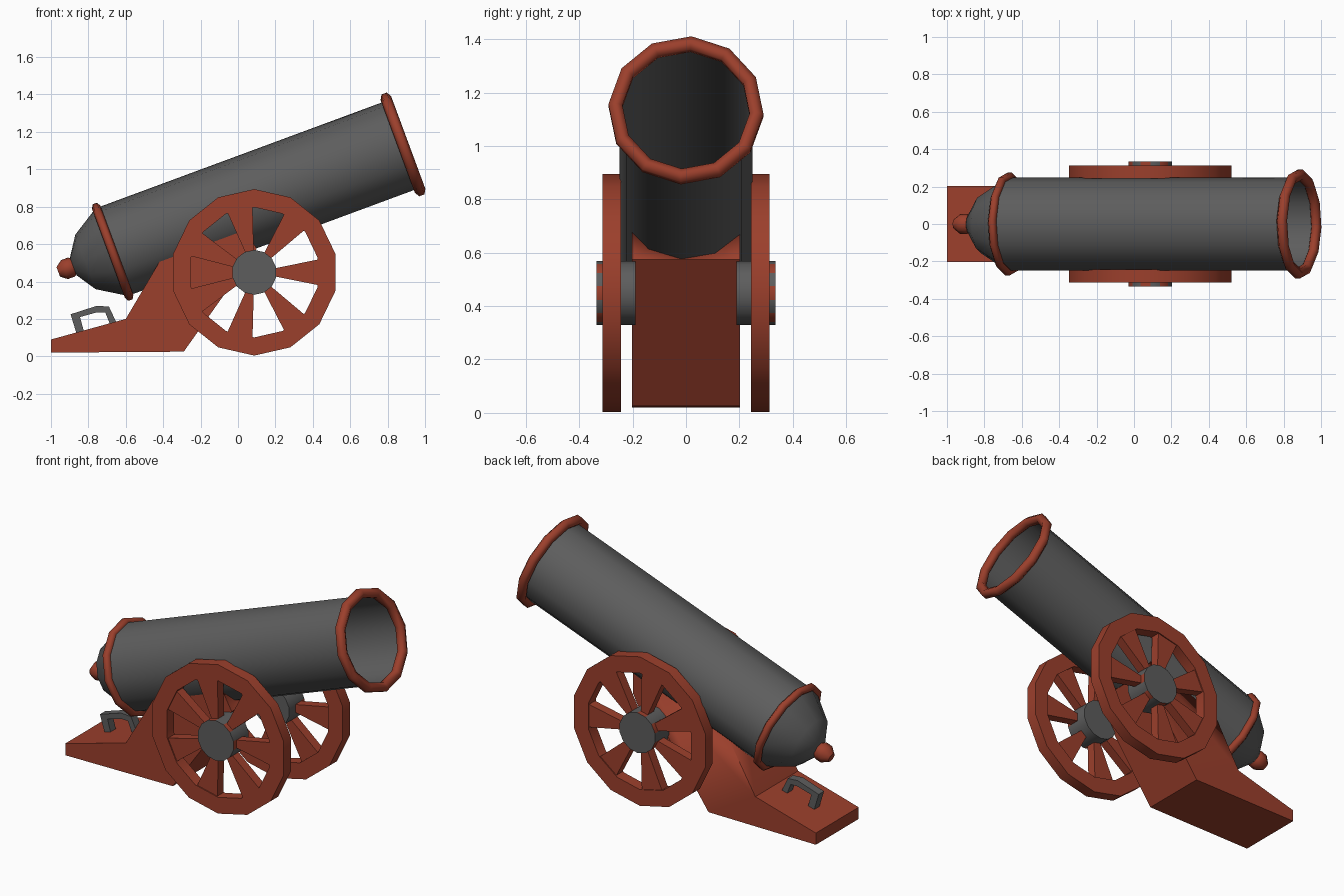
import bpy, bmesh, math
from mathutils import Matrix, Vector

if "Cube" in bpy.data.objects:
    bpy.data.objects.remove(bpy.data.objects["Cube"])


def material(name, col):
    m = bpy.data.materials.new(name)
    m.diffuse_color = (*col, 1)
    m.use_nodes = True
    m.node_tree.nodes["Principled BSDF"].inputs["Base Color"].default_value = m.diffuse_color
    return m


RED = material("red_paint", (0.33, 0.05, 0.025))
IRON = material("dark_iron", (0.11, 0.11, 0.11))


def finish(name, bm, mats, mirror=False, angle=40):
    bmesh.ops.recalc_face_normals(bm, faces=bm.faces)
    me = bpy.data.meshes.new(name)
    bm.to_mesh(me)
    bm.free()
    ob = bpy.data.objects.new(name, me)
    bpy.context.collection.objects.link(ob)
    for m in mats:
        me.materials.append(m)
    bpy.ops.object.select_all(action='DESELECT')
    ob.select_set(True)
    bpy.context.view_layer.objects.active = ob
    bpy.ops.object.shade_smooth_by_angle(angle=math.radians(angle))
    if mirror:
        md = ob.modifiers.new("mirror", 'MIRROR')
        md.use_axis = (False, True, False)
        md.use_mirror_merge = False
    return ob


def lathe(profile, n, mat, phase=0.0, closed=False, caps=False):
    """Spin (height, radius) points round local z, then place with mat."""
    bm = bmesh.new()
    rings = []
    for h, r in profile:
        rings.append([bm.verts.new(mat @ Vector((
            r * math.cos(phase + 2 * math.pi * i / n),
            r * math.sin(phase + 2 * math.pi * i / n), h))) for i in range(n)])
    pairs = list(zip(rings, rings[1:]))
    if closed:
        pairs.append((rings[-1], rings[0]))
    for a, b in pairs:
        for i in range(n):
            j = (i + 1) % n
            bm.faces.new((a[i], a[j], b[j], b[i]))
    if caps:
        bm.faces.new(rings[0])
        bm.faces.new(rings[-1])
    return bm


def prism(points, h0, h1, mat, bm=None):
    """Extrude a 2D outline between two local heights."""
    bm = bm or bmesh.new()
    lo, hi = ([bm.verts.new(mat @ Vector((x, y, h))) for x, y in points] for h in (h0, h1))
    bm.faces.new(lo)
    bm.faces.new(hi)
    for i in range(len(points)):
        j = (i + 1) % len(points)
        bm.faces.new((lo[i], lo[j], hi[j], hi[i]))
    return bm


def frame(x, y, z, origin):
    m = Matrix((x, y, z)).transposed().to_4x4()
    m.translation = origin
    return m


# Barrel frame: local z runs to the muzzle, origin at the muzzle centre
T = math.radians(20.3)
c, s = math.cos(T), math.sin(T)
BARREL = frame((-s, 0, c), (0, -1, 0), (c, 0, s), (0.882, 0, 1.133))
PH = math.radians(-4)


def band(height, major, half_len, half_thick):
    return [(height + half_len * math.cos(k * math.pi / 3),
             major + half_thick * math.sin(k * math.pi / 3)) for k in range(6)]


# Barrel tube, breech and trims
finish("barrel", lathe([(0, 0.25), (-1.65, 0.25)], 12, BARREL, PH), [IRON])
finish("breech", lathe([(-1.66, 0.25), (-1.81, 0.156), (-1.88, 0.05)], 12, BARREL, PH, caps=True), [IRON])
finish("muzzle_ring", lathe(band(0, 0.265, 0.03, 0.03), 12, BARREL, PH, closed=True), [RED], angle=65)
finish("breech_ring", lathe(band(-1.655, 0.255, 0.024, 0.024), 12, BARREL, PH, closed=True), [RED], angle=65)
finish("breech_knob", lathe([(-1.86, 0.033), (-1.89, 0.054), (-1.93, 0.054), (-1.965, 0.027)],
                            8, BARREL, PH, caps=True), [RED])

# Carriage: side profile with a cradle carved for the barrel
SIDE = frame((1, 0, 0), (0, 0, 1), (0, -1, 0), (0, 0, 0))
body = prism([(-1, 0.02), (-0.29, 0.025), (0.1, 0.575), (0.04, 0.68), (-0.4, 0.54),
              (-0.6, 0.2), (-1, 0.09)], -0.202, 0.202, SIDE)
carriage = finish("carriage", body, [RED], angle=20)
cutter = finish("cradle_cutter", lathe([(0.2, 0.251), (-1.64, 0.251)], 12, BARREL, PH, caps=True), [RED])
cutter.hide_render = True
cut = carriage.modifiers.new("cradle", 'BOOLEAN')
cut.operation = 'DIFFERENCE'
cut.solver = 'EXACT'
cut.object = cutter
bpy.context.view_layer.objects.active = carriage
bpy.ops.object.modifier_apply(modifier="cradle")
bpy.data.objects.remove(cutter)

# Lifting handle on the tail
finish("handle", prism([(-0.86, 0.11), (-0.895, 0.225), (-0.755, 0.27), (-0.69, 0.266), (-0.645, 0.17),
                        (-0.68, 0.16), (-0.71, 0.235), (-0.755, 0.235), (-0.845, 0.21), (-0.82, 0.12)],
                       -0.025, 0.025, SIDE), [IRON], angle=20)

# Wheels: local z outward along +y, local x up, mirrored to the front side
N = 14
STEP = 2 * math.pi / N
WHEEL = frame((0, 0, 1), (1, 0, 0), (0, 1, 0), (0.087, 0, 0.449))
finish("wheel_rims", lathe([(0.243, 0.348), (0.243, 0.445), (0.312, 0.445), (0.312, 0.348)],
                           N, WHEEL, closed=True), [RED], mirror=True)

spokes = bmesh.new()
for k in range(N // 2):
    mid, half = (2 * k + 1.5) * STEP, STEP * 0.44
    outline = [(r * math.cos(mid + d * half), r * math.sin(mid + d * half))
               for r, d in ((0.1, -1), (0.36, -1), (0.36, 1), (0.1, 1))]
    prism(outline, 0.25, 0.306, WHEEL, spokes)
finish("wheel_spokes", spokes, [RED], mirror=True, angle=20)

# Hubs with alternating painted sides
hub = lathe([(0.19, 0.12), (0.305, 0.12), (0.335, 0.12)], N, WHEEL, caps=True)
hub.faces.ensure_lookup_table()
for i in range(N, 2 * N):
    hub.faces[i].material_index = i % 2
finish("wheel_hubs", hub, [IRON, RED], mirror=True)
